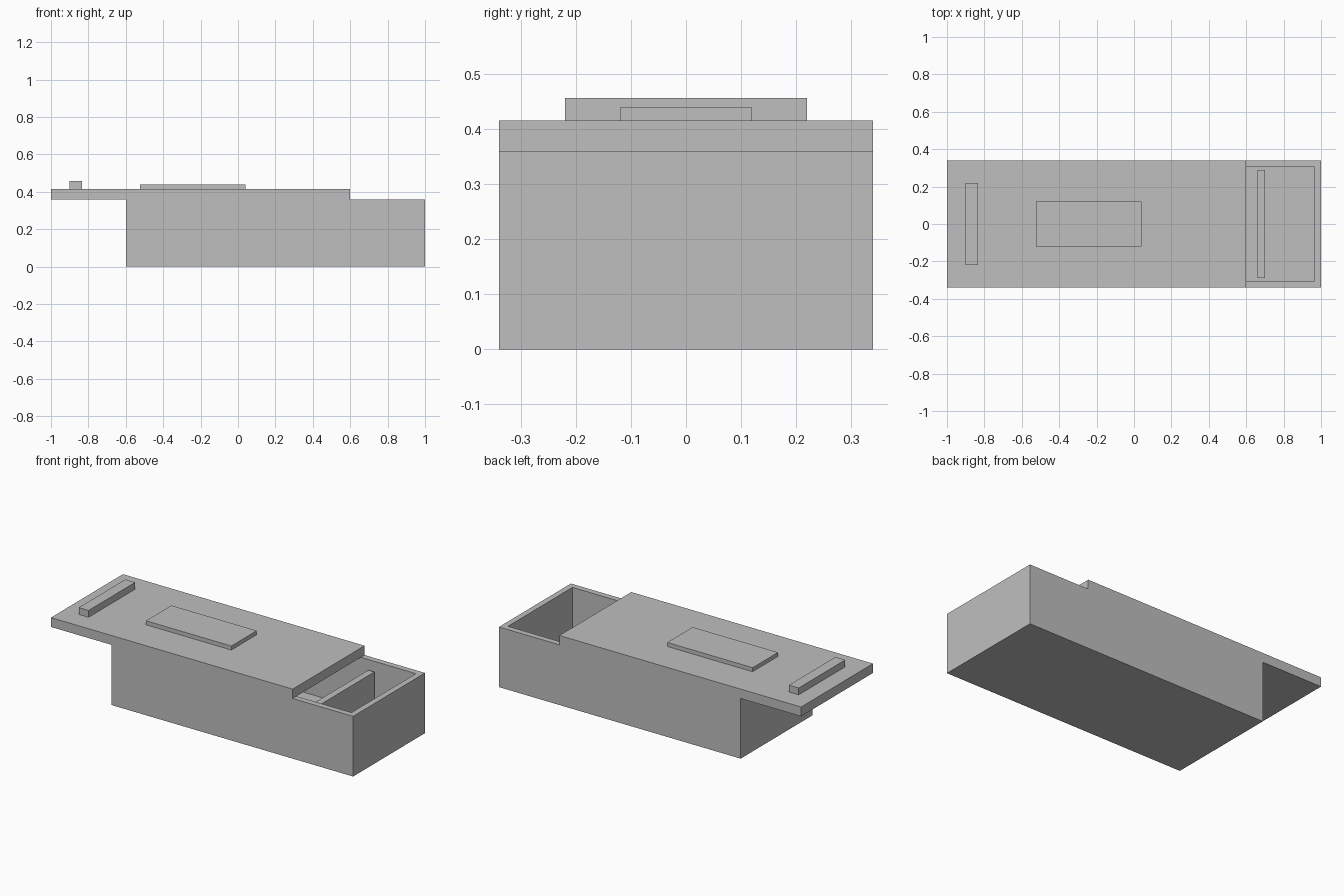
import bpy
import bmesh
from mathutils import Vector

cube = bpy.data.objects.get("Cube")
if cube:
    bpy.data.objects.remove(cube, do_unlink=True)

# Single flat grey
grey = bpy.data.materials.new("plain grey")
grey.use_nodes = True
colour = (0.52, 0.52, 0.52, 1)
grey.diffuse_color = colour
grey.node_tree.nodes["Principled BSDF"].inputs["Base Color"].default_value = colour


def block(name, x, half_y, z, wall=0, floor=0):
    """Box from x and z ranges; a wall thickness hollows it from the top."""
    lo = Vector((x[0], -half_y, z[0]))
    size = Vector((x[1], half_y, z[1])) - lo
    bm = bmesh.new()
    bmesh.ops.create_cube(bm, size=1)
    for v in bm.verts:
        v.co = lo + size * 0.5 + Vector(a * b for a, b in zip(v.co, size))
    if wall:
        bm.normal_update()
        top = max(bm.faces, key=lambda f: f.calc_center_median().z)
        bmesh.ops.inset_region(bm, faces=[top], thickness=wall)
        # Sink the inset opening down to the floor
        sunk = bmesh.ops.extrude_discrete_faces(bm, faces=[top])["faces"][0]
        for v in sunk.verts:
            v.co.z = z[0] + floor
        bmesh.ops.recalc_face_normals(bm, faces=bm.faces)
    mesh = bpy.data.meshes.new(name)
    bm.to_mesh(mesh)
    bm.free()
    mesh.materials.append(grey)
    obj = bpy.data.objects.new(name, mesh)
    bpy.context.collection.objects.link(obj)
    return obj


RIM, LID_TOP = 0.36, 0.416

# Open tray with a cross divider
block("tray", (-0.6, 1), 0.34, (0, RIM), wall=0.05, floor=0.05)
block("divider", (0.66, 0.70), 0.29, (0.05, 0.305))

# Lid slid part way off, with its raised panel and grip bar
block("sliding_lid", (-1, 0.6), 0.34, (RIM, LID_TOP))
block("raised_panel", (-0.525, 0.04), 0.12, (LID_TOP, 0.44))
block("grip_bar", (-0.9, -0.835), 0.22, (LID_TOP, 0.457))
